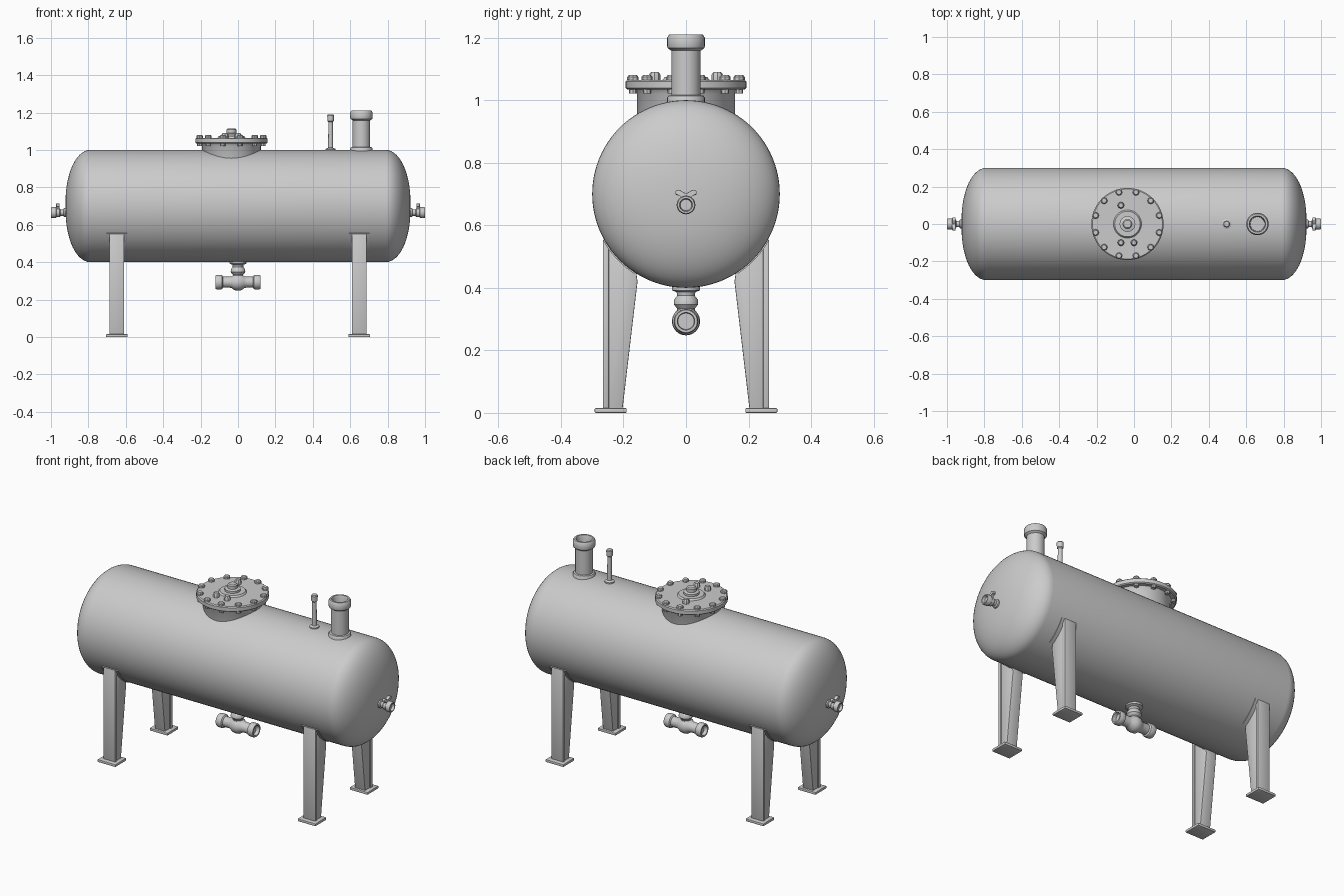
import bpy, bmesh
from math import sin, cos, pi, radians
from mathutils import Matrix, Vector


def finish(name, bm, smooth=True):
    bmesh.ops.remove_doubles(bm, verts=bm.verts, dist=1e-5)
    bmesh.ops.recalc_face_normals(bm, faces=bm.faces)
    me = bpy.data.meshes.new(name)
    bm.to_mesh(me)
    bm.free()
    ob = bpy.data.objects.new(name, me)
    bpy.context.collection.objects.link(ob)
    if smooth:
        bpy.ops.object.select_all(action='DESELECT')
        ob.select_set(True)
        bpy.context.view_layer.objects.active = ob
        bpy.ops.object.shade_smooth_by_angle(angle=radians(35))
    return ob


def lathe(name, profile, origin=(0, 0, 0), axis='Z', n=32):
    """Spin (radius, height) points about the given axis."""
    bm = bmesh.new()
    rot = Vector((0, 0, 1)).rotation_difference(
        {'Z': Vector((0, 0, 1)), 'X': Vector((1, 0, 0)), '-X': Vector((-1, 0, 0)),
         '-Z': Vector((0, 0, -1))}[axis]).to_matrix()
    o = Vector(origin)
    rings = []
    for r, h in profile:
        rings.append([bm.verts.new(o + rot @ Vector((r * cos(2 * pi * i / n), r * sin(2 * pi * i / n), h)))
                      for i in range(n)])
    for a, b in zip(rings, rings[1:]):
        for i in range(n):
            j = (i + 1) % n
            bm.faces.new((a[i], a[j], b[j], b[i]))
    return finish(name, bm)


def prism(name, pts, x0, x1, bevel=0.0):
    """Extrude a (y, z) outline along x."""
    bm = bmesh.new()
    a = [bm.verts.new((x0, y, z)) for y, z in pts]
    b = [bm.verts.new((x1, y, z)) for y, z in pts]
    bm.faces.new(a)
    bm.faces.new(b[::-1])
    for i in range(len(pts)):
        j = (i + 1) % len(pts)
        bm.faces.new((a[i], a[j], b[j], b[i]))
    if bevel:
        bmesh.ops.bevel(bm, geom=bm.edges[:], offset=bevel, segments=2, affect='EDGES', profile=0.5)
    return finish(name, bm)


# Tank shell with domed ends
dome = [(0.3 * sin(t) ** 0.9, 0.79 + 0.133 * cos(t)) for t in [pi / 2 * k / 14 for k in range(15)]]
right = [(max(r, 0), h) for r, h in dome]
left = [(r, -h) for r, h in right]
lathe("tank_shell", left + right[::-1], (0, 0, 0.7), 'X', 96)

# Manhole neck, flange and cover
MX = -0.035
lathe("manhole_neck", [(0, 0.85), (0.157, 0.85), (0.157, 1.02), (0.168, 1.036), (0, 1.036)], (MX, 0, 0), n=64)
lathe("manhole_flange", [(0, 1.034), (0.187, 1.034), (0.193, 1.039), (0.193, 1.06), (0.187, 1.065),
                         (0.075, 1.065), (0.068, 1.074), (0, 1.074)], (MX, 0, 0), n=64)
lathe("manhole_knob", [(0, 1.07), (0.042, 1.07), (0.042, 1.086), (0.026, 1.09), (0.026, 1.108),
                       (0.02, 1.114), (0, 1.114)], (MX, 0, 0), n=24)
for i in range(12):
    a = 2 * pi * (i + 0.5) / 12
    lathe("flange_bolt", [(0, 1.022), (0.013, 1.022), (0.013, 1.064), (0.018, 1.064), (0.018, 1.074),
                          (0.013, 1.08), (0, 1.08)], (MX + 0.176 * cos(a), 0.176 * sin(a), 0), n=8)
for dx, dy in [(-0.035, 0.1), (-0.035, -0.1), (0.035, -0.1)]:
    lathe("cover_bolt", [(0, 1.06), (0.018, 1.06), (0.018, 1.082), (0.012, 1.09), (0, 1.09)],
          (MX + dx, dy, 0), n=8)

# Wide open vent pipe and thin gauge pipe
lathe("vent_pipe", [(0, 0.96), (0.06, 0.96), (0.06, 1.008), (0.056, 1.014), (0.047, 1.016), (0.047, 1.158),
                    (0.058, 1.166), (0.06, 1.172), (0.06, 1.2), (0.054, 1.21), (0.044, 1.21),
                    (0.04, 1.2), (0.038, 1.13), (0, 1.13)], (0.66, 0, 0))
lathe("gauge_pipe", [(0, 0.97), (0.026, 0.97), (0.026, 1.006), (0.013, 1.012), (0.012, 1.15), (0.017, 1.155),
                     (0.018, 1.185), (0.014, 1.19), (0, 1.19)], (0.495, 0, 0), n=20)

# Bottom drain: hanging neck and horizontal tee
lathe("drain_neck", [(0, 0.43), (0.045, 0.43), (0.045, 0.392), (0.03, 0.386), (0.028, 0.375), (0.038, 0.362),
                     (0.039, 0.347), (0.028, 0.333), (0.028, 0.30), (0, 0.30)])
half = [(0.045, 0), (0.043, 0.018), (0.032, 0.034), (0.029, 0.045), (0.029, 0.08), (0.037, 0.085),
        (0.039, 0.09), (0.039, 0.114), (0.036, 0.12), (0.028, 0.12), (0.026, 0.1), (0, 0.1)]
lathe("drain_tee", [(r, -h) for r, h in half[:0:-1]] + half, (0, 0, 0.293), 'X')

# End taps with wing handles
for s, ax in ((1, 'X'), (-1, '-X')):
    lathe("end_tap", [(0, 0.88), (0.024, 0.88), (0.024, 0.93), (0.017, 0.934), (0.017, 0.948), (0.024, 0.954),
                      (0.024, 0.97), (0.029, 0.974), (0.03, 0.994), (0.027, 1.0), (0.021, 1.0),
                      (0.018, 0.985), (0, 0.985)], (0, 0, 0.665), ax, 24)
    prism("tap_handle", [(-0.012, 0.68), (0.012, 0.68), (0.016, 0.694), (0.034, 0.698), (0.034, 0.71),
                         (0.02, 0.714), (0.0, 0.698), (-0.02, 0.714), (-0.034, 0.71), (-0.034, 0.698),
                         (-0.016, 0.694)], s * 0.954, s * 0.972, 0.002)

# Four tapered legs with outer flange and foot plate
for sx in (-1, 1):
    for sy in (-1, 1):
        c = 0.648 * sx
        prism("leg_web", [(sy * y, z) for y, z in [(0.25, 0.012), (0.203, 0.012), (0.155, 0.42),
                                                   (0.17, 0.53), (0.25, 0.53)]],
              c - 0.033, c + 0.033, 0.003)
        prism("leg_flange", [(sy * y, z) for y, z in [(0.266, 0.012), (0.246, 0.012), (0.246, 0.552),
                                                      (0.266, 0.552)]],
              c - 0.039, c + 0.039, 0.004)
        prism("foot_plate", [(sy * y, z) for y, z in [(0.292, 0), (0.19, 0), (0.19, 0.015), (0.292, 0.015)]],
              c - 0.058, c + 0.058, 0.003)
        # Saddle pad hugging the tank above the leg
        arc = [(cos(t), sin(t)) for t in [radians(-57 + 4 * k) for k in range(8)]]
        pad = [(0.304 * u, 0.7 + 0.304 * v) for u, v in arc] + [(0.29 * u, 0.7 + 0.29 * v) for u, v in arc[::-1]]
        prism("saddle_pad", [(sy * y, z) for y, z in pad], c - 0.055, c + 0.055)
